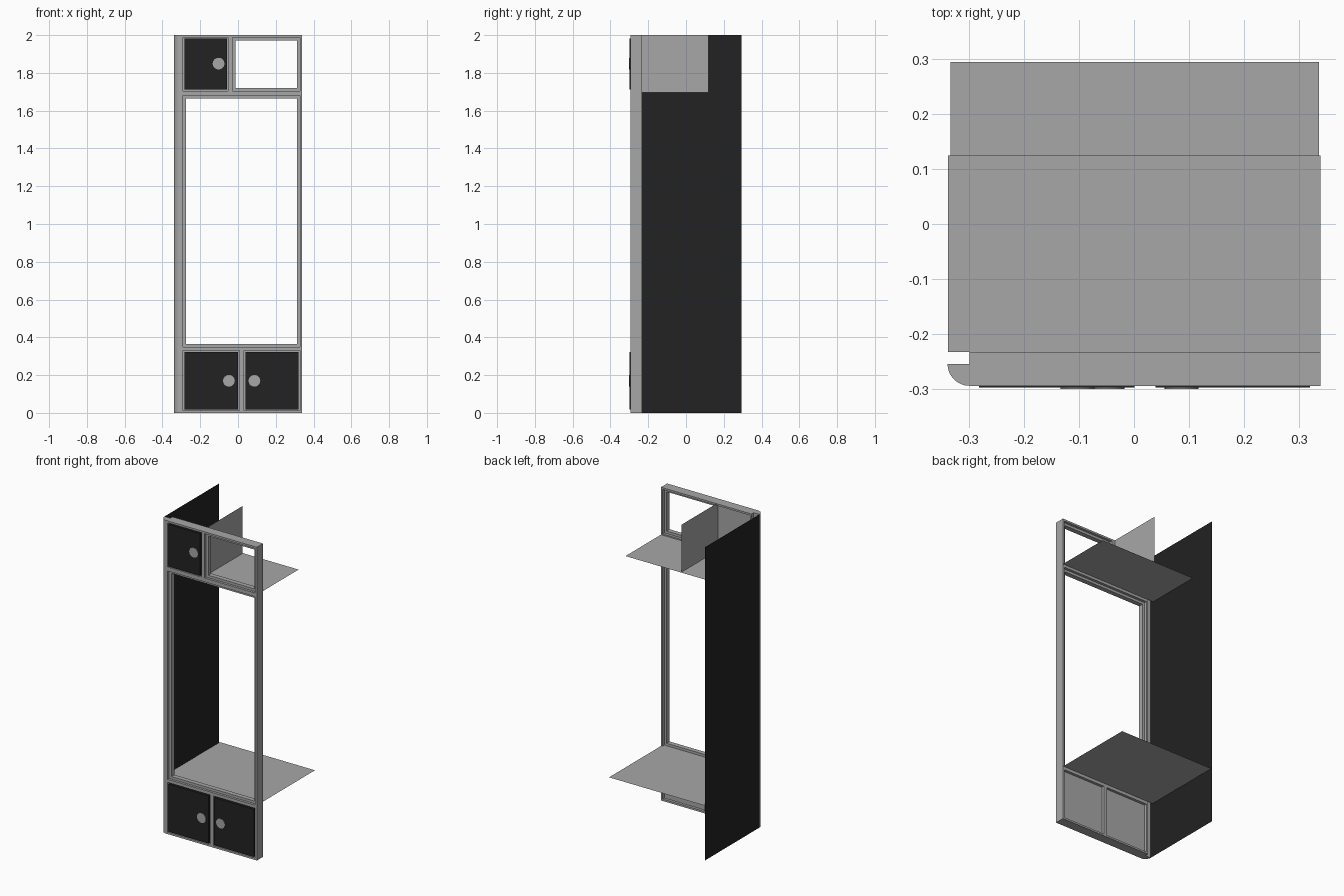
import bpy, bmesh, math
from mathutils import Matrix

old = bpy.data.objects.get("Cube")
if old:
    bpy.data.objects.remove(old, do_unlink=True)


def material(name, value):
    m = bpy.data.materials.new(name)
    m.use_nodes = True
    col = (value, value, value, 1)
    m.diffuse_color = col
    m.node_tree.nodes["Principled BSDF"].inputs["Base Color"].default_value = col
    return m


GREY = material("light grey", 0.39)
BLACK = material("charcoal black", 0.016)

FRONT, BACK = -0.295, -0.233          # frame depth
LEFT, RIGHT, TOP = -0.34, 0.34, 2.0   # overall frame limits
INNER_L, INNER_R = -0.29, 0.328       # openings between the posts


def finish(name, bm, mat):
    bmesh.ops.recalc_face_normals(bm, faces=bm.faces)
    mesh = bpy.data.meshes.new(name)
    bm.to_mesh(mesh)
    bm.free()
    mesh.materials.append(mat)
    ob = bpy.data.objects.new(name, mesh)
    bpy.context.collection.objects.link(ob)
    return ob


def add_box(bm, x, y, z):
    size = [b - a for a, b in (x, y, z)]
    mid = [(a + b) / 2 for a, b in (x, y, z)]
    bmesh.ops.create_cube(bm, size=1, matrix=Matrix.Translation(mid) @ Matrix.Diagonal((*size, 1)))


def box(name, x, y, z, mat=GREY):
    bm = bmesh.new()
    add_box(bm, x, y, z)
    return finish(name, bm, mat)


def sheet(name, corners, mat=GREY):
    bm = bmesh.new()
    bm.faces.new([bm.verts.new(c) for c in corners])
    return finish(name, bm, mat)


def shelf(name, x, y, z):
    return sheet(name, [(x[0], y[0], z), (x[1], y[0], z), (x[1], y[1], z), (x[0], y[1], z)])


def upright(name, x, y, z, mat=GREY):
    return sheet(name, [(x, y[0], z[0]), (x, y[1], z[0]), (x, y[1], z[1]), (x, y[0], z[1])], mat)


# Rounded corner post with a notch behind the round
R = 0.04
outline = [(INNER_L, BACK), (LEFT + R, BACK), (LEFT + R, FRONT + R), (LEFT, FRONT + R)]
for i in range(1, 9):
    a = math.pi + i * math.pi / 16
    outline.append((LEFT + R + R * math.cos(a), FRONT + R + R * math.sin(a)))
outline.append((INNER_L, FRONT))
bm = bmesh.new()
base = bm.faces.new([bm.verts.new((x, y, 0)) for x, y in outline])
top = bmesh.ops.extrude_face_region(bm, geom=[base])["geom"]
bmesh.ops.translate(bm, vec=(0, 0, TOP), verts=[v for v in top if isinstance(v, bmesh.types.BMVert)])
post = finish("rounded_corner_post", bm, GREY)
bpy.context.view_layer.objects.active = post
post.select_set(True)
bpy.ops.object.shade_smooth_by_angle(angle=math.radians(30))
post.select_set(False)

# Straight post, rails and stiles of the front frame
DEPTH = (FRONT, BACK)
box("straight_post", (INNER_R, RIGHT), DEPTH, (0, TOP))
for name, z in (("bottom_rail", (0, 0.012)), ("lower_rail", (0.33, 0.35)),
                ("upper_rail", (1.68, 1.705)), ("top_rail", (1.988, TOP))):
    box(name, (INNER_L, INNER_R), DEPTH, z)
box("lower_stile", (0.008, 0.032), DEPTH, (0.012, 0.33))
box("upper_stile", (-0.052, -0.03), DEPTH, (1.705, 1.988))


# Stepped lips inside the two open bays
def lip(name, x, z, w=0.016):
    y = (-0.28, -0.25)
    bm = bmesh.new()
    for zs in ((z[0], z[0] + w), (z[1] - w, z[1])):
        add_box(bm, x, y, zs)
    for xs in ((x[0], x[0] + w), (x[1] - w, x[1])):
        add_box(bm, xs, y, (z[0] + w, z[1] - w))
    finish(name, bm, GREY)


lip("main_opening_lip", (INNER_L, INNER_R), (0.35, 1.68))
lip("upper_opening_lip", (-0.03, INNER_R), (1.705, 1.988))


# Doors with backing panel and flat round knob
def door(name, x, z, knob_x, knob_z):
    box(name + "_backing", x, (-0.262, -0.25), z)
    gap = 0.007
    box(name, (x[0] + gap, x[1] - gap), (-0.298, -0.262), (z[0] + gap, z[1] - gap), BLACK)
    bm = bmesh.new()
    place = Matrix.Translation((knob_x, -0.2995, knob_z)) @ Matrix.Rotation(math.pi / 2, 4, 'X')
    bmesh.ops.create_cone(bm, cap_ends=True, segments=32, radius1=0.031, radius2=0.031,
                          depth=0.003, matrix=place)
    finish(name + "_knob", bm, GREY)


door("upper_door", (INNER_L, -0.052), (1.705, 1.988), -0.103, 1.849)
door("lower_right_door", (INNER_L, 0.008), (0.012, 0.33), -0.048, 0.17)
door("lower_left_door", (0.032, INNER_R), (0.012, 0.33), 0.087, 0.17)

# Thin side panel, shelves and compartment divider
upright("side_panel", LEFT, (FRONT + R, 0.295), (0, TOP), BLACK)
shelf("lower_shelf", (-0.335, 0.337), (BACK, 0.295), 0.35)
shelf("upper_shelf", (LEFT + 0.001, RIGHT), (BACK, 0.125), 1.697)
upright("upper_divider", -0.052, (BACK, 0.12), (1.697, TOP))
